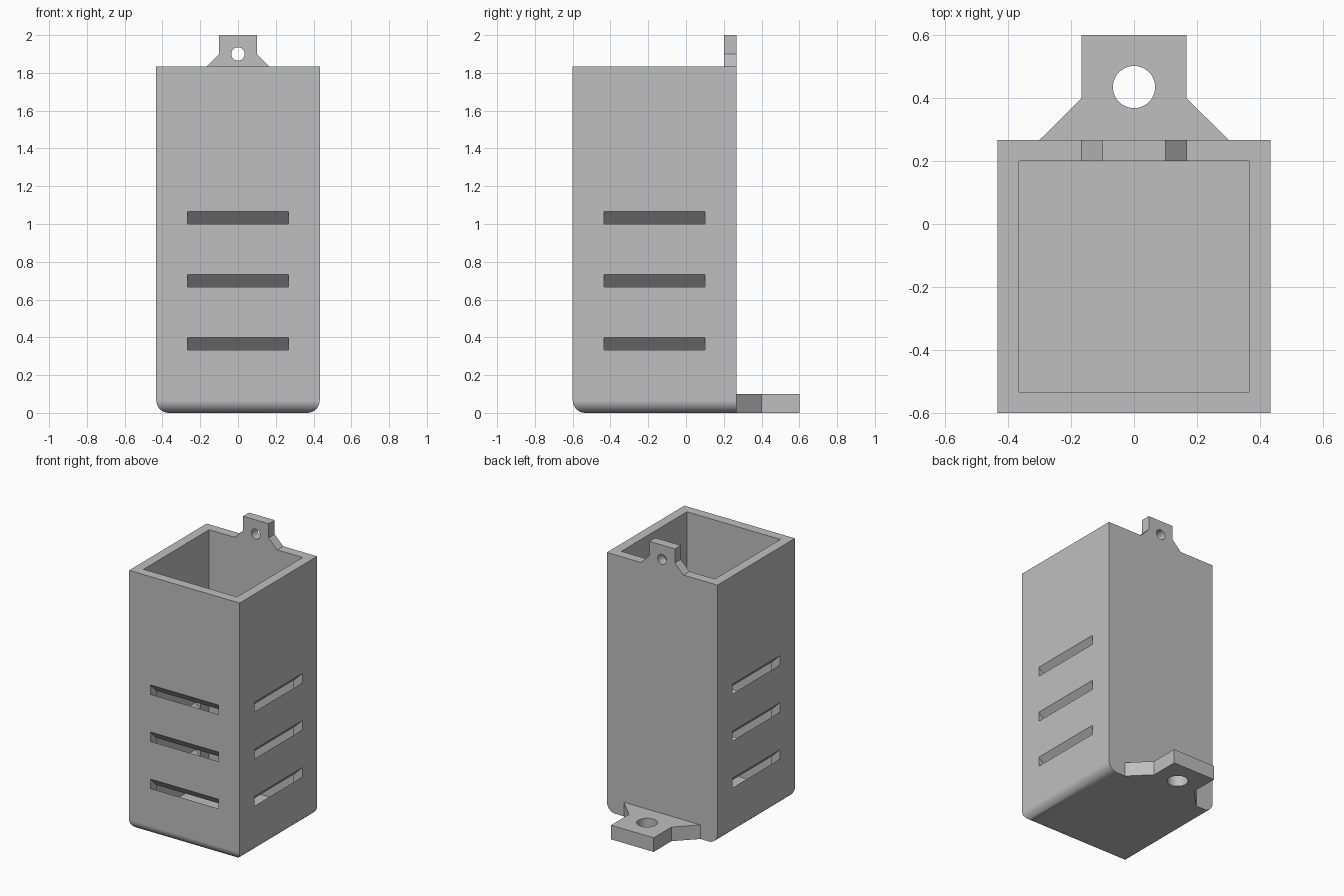
import bpy
import bmesh
from math import cos, sin, tau
from mathutils import Vector

if "Cube" in bpy.data.objects:
    bpy.data.objects.remove(bpy.data.objects["Cube"])

HALF_W, FRONT, BACK, TOP = 0.433, -0.6, 0.267, 1.833
WALL = 0.067
MID_Y = (FRONT + BACK) / 2
SLOT_HALF = 0.267

grey = bpy.data.materials.new("light_grey")
grey.use_nodes = True
grey.diffuse_color = (0.52, 0.52, 0.52, 1)
grey.node_tree.nodes["Principled BSDF"].inputs["Base Color"].default_value = (0.52, 0.52, 0.52, 1)


def make_object(name, bm):
    bmesh.ops.recalc_face_normals(bm, faces=bm.faces)
    mesh = bpy.data.meshes.new(name)
    bm.to_mesh(mesh)
    bm.free()
    mesh.materials.append(grey)
    obj = bpy.data.objects.new(name, mesh)
    bpy.context.collection.objects.link(obj)
    return obj


def prism(name, points, offset):
    """Extrude a flat outline of 3D points along an offset."""
    bm = bmesh.new()
    face = bm.faces.new([bm.verts.new(p) for p in points])
    result = bmesh.ops.extrude_face_region(bm, geom=[face], use_keep_orig=True)
    verts = [g for g in result["geom"] if isinstance(g, bmesh.types.BMVert)]
    bmesh.ops.translate(bm, verts=verts, vec=offset)
    return make_object(name, bm)


def box_mesh(x, y0, y1, z0, z1):
    bm = bmesh.new()
    bmesh.ops.create_cube(bm, size=1)
    for v in bm.verts:
        v.co = ((v.co.x * 2 * x), y1 if v.co.y > 0 else y0, z1 if v.co.z > 0 else z0)
    return bm


def activate(obj):
    bpy.ops.object.select_all(action="DESELECT")
    obj.select_set(True)
    bpy.context.view_layer.objects.active = obj


def cut(obj, cutter):
    activate(obj)
    mod = obj.modifiers.new("cut", "BOOLEAN")
    mod.operation = "DIFFERENCE"
    mod.solver = "EXACT"
    mod.object = cutter
    bpy.ops.object.modifier_apply(modifier=mod.name)
    bpy.data.objects.remove(cutter)


def finish(obj):
    activate(obj)
    bpy.ops.object.shade_smooth_by_angle(angle=0.6)
    mod = obj.modifiers.new("flat_face_normals", "WEIGHTED_NORMAL")
    mod.keep_sharp = True


# Box body, rounded along the bottom front and side edges
bm = box_mesh(HALF_W, FRONT, BACK, 0, TOP)
bottom_edges = [e for e in bm.edges
                if all(v.co.z < 0.01 for v in e.verts)
                and not all(v.co.y > 0 for v in e.verts)]
bmesh.ops.bevel(bm, geom=bottom_edges, offset=WALL, offset_type="OFFSET",
                segments=8, profile=0.5, affect="EDGES")
body = make_object("box_body", bm)

# Hollow interior
cut(body, make_object("interior_cutter",
                      box_mesh(HALF_W - WALL, FRONT + WALL, BACK - WALL, WALL, TOP + 0.1)))

# Vent slots sloping down into the box, on the front and both sides
walls = [(Vector((0, FRONT, 0)), Vector((0, 1, 0))),
         (Vector((HALF_W, MID_Y, 0)), Vector((-1, 0, 0))),
         (Vector((-HALF_W, MID_Y, 0)), Vector((1, 0, 0)))]
up = Vector((0, 0, 1))
for centre, inward in walls:
    along = inward.cross(up)
    for level in range(1, 4):
        start = centre + up * (level / 3) - along * SLOT_HALF
        slope = inward - up
        near, far = start - slope * 0.03, start + slope * (WALL + 0.03)
        outline = [near, far, far + up * WALL, near + up * WALL]
        cut(body, prism("slot_cutter", outline, along * SLOT_HALF * 2))
finish(body)


def mounting_tab(name, half_outline, hole, radius, to_3d, offset):
    """Symmetric flared tab with a round screw hole."""
    outline = half_outline + [(-u, v) for u, v in reversed(half_outline)]
    tab = prism(name, [to_3d(u, v) for u, v in outline], offset)
    ring = [(radius * cos(tau * i / 48), hole + radius * sin(tau * i / 48)) for i in range(48)]
    cutter = prism("hole_cutter", [to_3d(u, v) - offset for u, v in ring], offset * 3)
    cut(tab, cutter)
    finish(tab)


# Upright tab on the rear rim
mounting_tab("top_tab", [(0.167, TOP), (0.1, 1.9), (0.1, 2.0)], 1.9, 0.035,
             lambda u, v: Vector((u, BACK - WALL, v)), Vector((0, WALL, 0)))

# Flat tab behind the base
mounting_tab("base_tab", [(0.3, BACK), (0.167, 0.4), (0.167, 0.6)], 0.435, 0.067,
             lambda u, v: Vector((u, v, 0)), Vector((0, 0, 0.1)))
